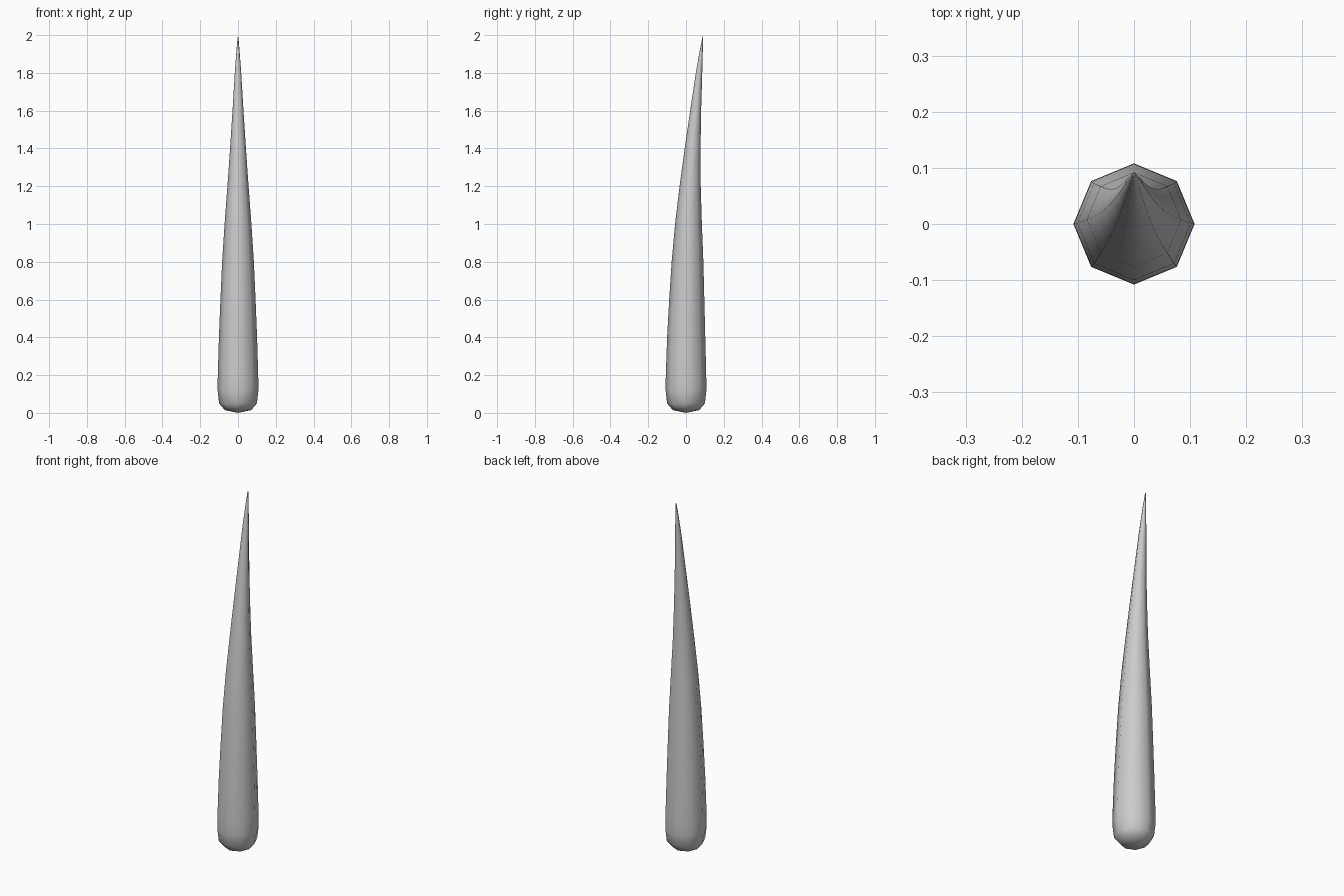
import bpy, bmesh, math

if "Cube" in bpy.data.objects:
    bpy.data.objects.remove(bpy.data.objects["Cube"])

SIDES = 8
# spine rings: height, backward offset, radius
RINGS = [
    (0.015, 0.0, 0.070), (0.05, 0.0, 0.100), (0.12, 0.0, 0.108),
    (0.20, 0.0, 0.107), (0.40, 0.001, 0.101), (0.60, 0.004, 0.093),
    (0.80, 0.008, 0.084), (1.00, 0.013, 0.071), (1.20, 0.022, 0.056),
    (1.40, 0.035, 0.042), (1.60, 0.051, 0.029), (1.80, 0.069, 0.017),
    (1.92, 0.081, 0.008), (1.98, 0.088, 0.003),
]

# curved spike: octagonal rings lofted along the bent spine
bm = bmesh.new()
rings = []
for z, y, r in RINGS:
    rings.append([bm.verts.new((r * math.cos(2 * math.pi * i / SIDES),
                                y + r * math.sin(2 * math.pi * i / SIDES), z))
                  for i in range(SIDES)])
base = bm.verts.new((0, 0, 0))
tip = bm.verts.new((0, 0.09, 2.0))
for i in range(SIDES):
    j = (i + 1) % SIDES
    for a, b in zip(rings, rings[1:]):
        bm.faces.new((a[i], a[j], b[j], b[i]))
    # rounded base and pointed tip
    bm.faces.new((base, rings[0][j], rings[0][i]))
    bm.faces.new((tip, rings[-1][i], rings[-1][j]))
bmesh.ops.recalc_face_normals(bm, faces=bm.faces)

mesh = bpy.data.meshes.new("curved_spike")
bm.to_mesh(mesh)
bm.free()
mesh.shade_smooth()
spike = bpy.data.objects.new("curved_spike", mesh)
bpy.context.collection.objects.link(spike)
